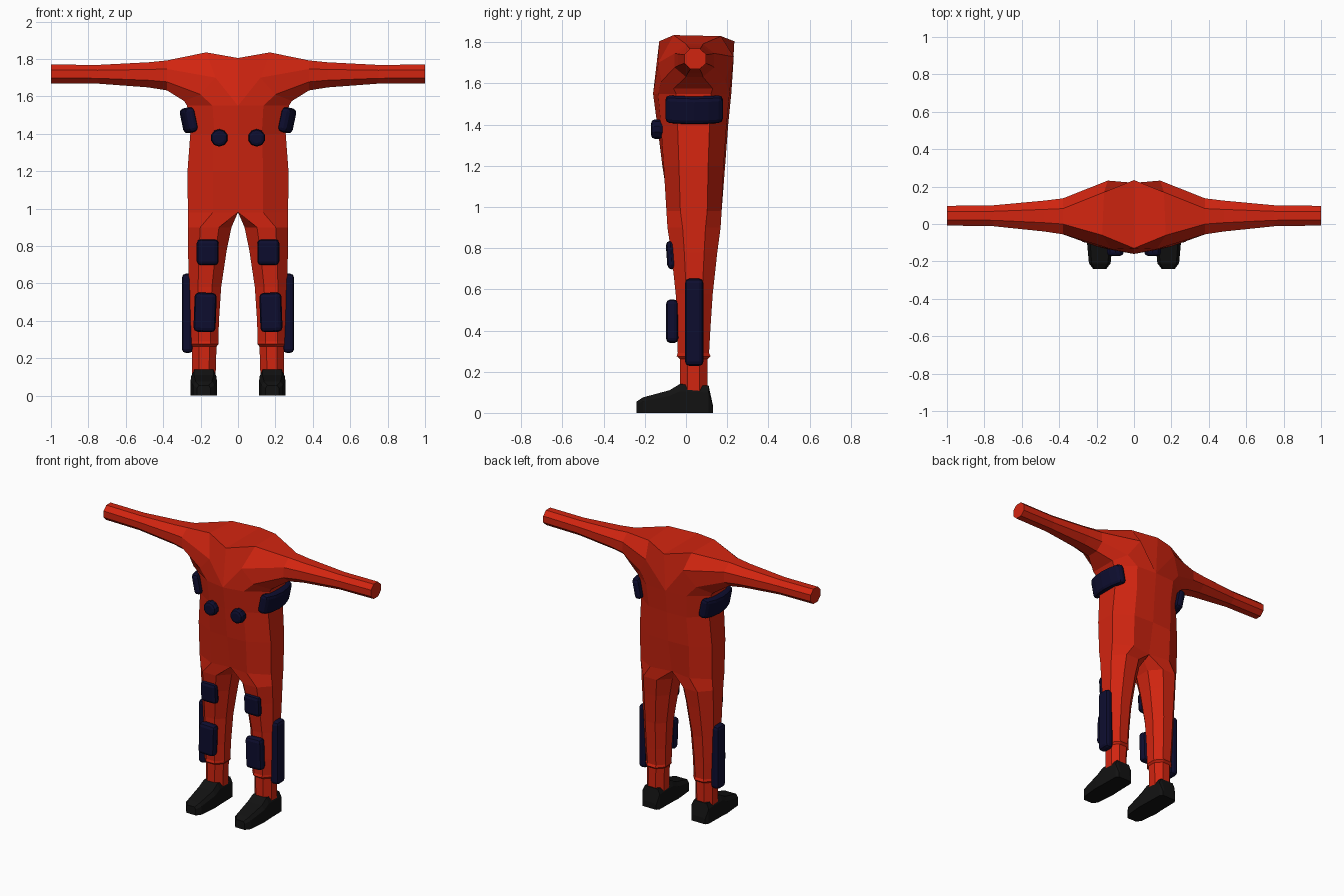
import bpy, bmesh, math
from mathutils import Vector

cube = bpy.data.objects.get("Cube")
if cube:
    bpy.data.objects.remove(cube)


def material(name, rgb):
    m = bpy.data.materials.new(name)
    m.use_nodes = True
    m.diffuse_color = (*rgb, 1)
    bsdf = next(n for n in m.node_tree.nodes if n.type == 'BSDF_PRINCIPLED')
    bsdf.inputs["Base Color"].default_value = (*rgb, 1)
    return m


RED = material("suit red", (0.64, 0.018, 0.005))
NAVY = material("pad navy", (0.004, 0.004, 0.028))
BLACK = material("boot black", (0.006, 0.006, 0.006))
CY = 0.04  # depth of the body axis


def finish(bm, name, mat):
    bmesh.ops.recalc_face_normals(bm, faces=bm.faces)
    mesh = bpy.data.meshes.new(name)
    bm.to_mesh(mesh)
    bm.free()
    mesh.materials.append(mat)
    ob = bpy.data.objects.new(name, mesh)
    bpy.context.collection.objects.link(ob)
    return ob


def octagon(u0, u1, v0, v1, k=0.43):
    cu, cv, a, b = (u0 + u1) / 2, (v0 + v1) / 2, (u1 - u0) / 2, (v1 - v0) / 2
    corners = [(-k, -1), (k, -1), (1, -k), (1, k), (k, 1), (-k, 1), (-1, k), (-1, -k)]
    return [(cu + a * u, cv + b * v) for u, v in corners]


def add_ring(bm, points):
    return [bm.verts.new(p) for p in points]


def bridge(bm, a, b, closed=True):
    n = len(a)
    for i in range(n if closed else n - 1):
        j = (i + 1) % n
        bm.faces.new((a[i], a[j], b[j], b[i]))


def tube(bm, start, rings):
    for points in rings:
        ring = add_ring(bm, points)
        if start:
            bridge(bm, start, ring)
        start = ring
    bm.faces.new(start)


# Suit: half a torso, branching into one leg and one arm, then mirrored
def torso_ring(z, w, front, back, mid_front, mid_back):
    f, b = front - CY, back - CY
    return [(0, mid_front, z), (.5 * w, CY + .9 * f, z), (w, CY + .45 * f, z),
            (w, CY + .45 * b, z), (.55 * w, CY + .95 * b, z), (0, mid_back, z)]


bm = bmesh.new()
torso = [add_ring(bm, torso_ring(*r)) for r in [
    (0.98, .268, -.11, .18, -.08, .15),
    (1.20, .270, -.125, .19, -.115, .19),
    (1.40, .255, -.14, .205, -.14, .205),
    (1.55, .272, -.155, .22, -.16, .22)]]
for low, high in zip(torso, torso[1:]):
    bridge(bm, low, high, closed=False)

# Leg with cuff and ankle: z, inner x, outer x, front y, back y
crotch = torso[0] + add_ring(bm, [(0, .09, .98), (0, -.01, .98)])
leg = [(.90, .035, .268, -.09, .168), (.78, .06, .267, -.072, .152),
       (.58, .09, .263, -.05, .13), (.40, .102, .258, -.043, .118),
       (.29, .105, .252, -.04, .112), (.275, .105, .252, -.045, .12),
       (.262, .115, .245, -.03, .105), (.10, .12, .245, -.03, .105)]
tube(bm, crotch, [[(x, y, z) for x, y in octagon(x0, x1, f, b)]
                  for z, x0, x1, f, b in leg])

# Shoulder and arm: x, bottom z, top z, front y, back y
neck = torso[-1] + add_ring(bm, [(0, .235, 1.805), (0, -.13, 1.805)])
shoulder = [(.12, -.135, 1.70), (.20, -.12, 1.61), (.288, -.06, 1.575), (.288, .13, 1.575),
            (.21, .19, 1.62), (.14, .232, 1.73), (.16, .17, 1.83), (.17, -.06, 1.835)]
arm = [(.38, 1.632, 1.792, -.055, .137), (.48, 1.648, 1.782, -.04, .125),
       (.75, 1.668, 1.768, -.012, .1), (1.0, 1.67, 1.77, -.008, .097)]
tube(bm, neck, [shoulder] + [[(x, y, -u) for u, y in octagon(-z1, -z0, f, b)]
                             for x, z0, z1, f, b in arm])
suit = finish(bm, "suit", RED)
mirror = suit.modifiers.new("mirror", 'MIRROR')
mirror.use_mirror_merge = True
mirror.merge_threshold = 0.001


# Boots: sections along the foot from heel to toe
def boot(name, side):
    bm = bmesh.new()
    rings = []
    for y, half, top in [(.13, .05, .04), (.11, .064, .132), (-.03, .067, .14),
                         (-.08, .07, .11), (-.21, .058, .075), (-.24, .035, .055)]:
        shape = [(-half, 0), (half, 0), (half, top * .75), (half * .75, top),
                 (-half * .75, top), (-half, top * .75)]
        rings.append([(side * .183 + u, y, z) for u, z in shape])
    first = add_ring(bm, rings[0])
    bm.faces.new(first)
    tube(bm, first, rings[1:])
    finish(bm, name, BLACK)


# Padding: bevelled blocks, optionally bent around the body
def pad(name, centre, size, tilt=(0, 0, 0), bend=0, bevel=.022):
    bm = bmesh.new()
    bmesh.ops.create_cube(bm, size=1)
    if bend:
        across = [e for e in bm.edges
                  if abs(e.verts[0].co.y - e.verts[1].co.y) > .5]
        bmesh.ops.subdivide_edges(bm, edges=across, cuts=3, use_grid_fill=True)
    for v in bm.verts:
        v.co = Vector(v.co[i] * size[i] for i in range(3))
        v.co.x -= bend * (v.co.y / size[1] * 2) ** 2
    ob = finish(bm, name, NAVY)
    ob.location, ob.rotation_euler = centre, tilt
    mod = ob.modifiers.new("bevel", 'BEVEL')
    mod.width, mod.segments = bevel, 2
    mod.limit_method, mod.angle_limit = 'ANGLE', math.radians(50)


def chest_disc(name, x):
    bm = bmesh.new()
    bmesh.ops.create_cone(bm, cap_ends=True, segments=10, radius1=.047,
                          radius2=.047, depth=.06)
    ob = finish(bm, name, NAVY)
    ob.location = (x, -.14, 1.378)
    ob.rotation_euler = (math.pi / 2, 0, 0)
    mod = ob.modifiers.new("bevel", 'BEVEL')
    mod.width, mod.segments = .018, 2
    mod.limit_method, mod.angle_limit = 'ANGLE', math.radians(50)


for word, s in (("left", 1), ("right", -1)):
    boot(word + "_boot", s)
    chest_disc(word + "_chest_disc", s * .1)
    pad(word + "_rib_pad", (s * .275, .04, 1.47), (.055, .28, .135),
        (0, s * math.radians(12), 0), s * .03)
    pad(word + "_knee_pad", (s * .162, -.072, .767), (.118, .045, .14),
        (math.radians(4), 0, 0))
    pad(word + "_shin_pad", (s * .176, -.067, .445), (.118, .06, .21),
        (0, s * math.radians(-2), 0))
    pad(word + "_outer_leg_pad", (s * .27, .04, .44), (.06, .09, .425))
